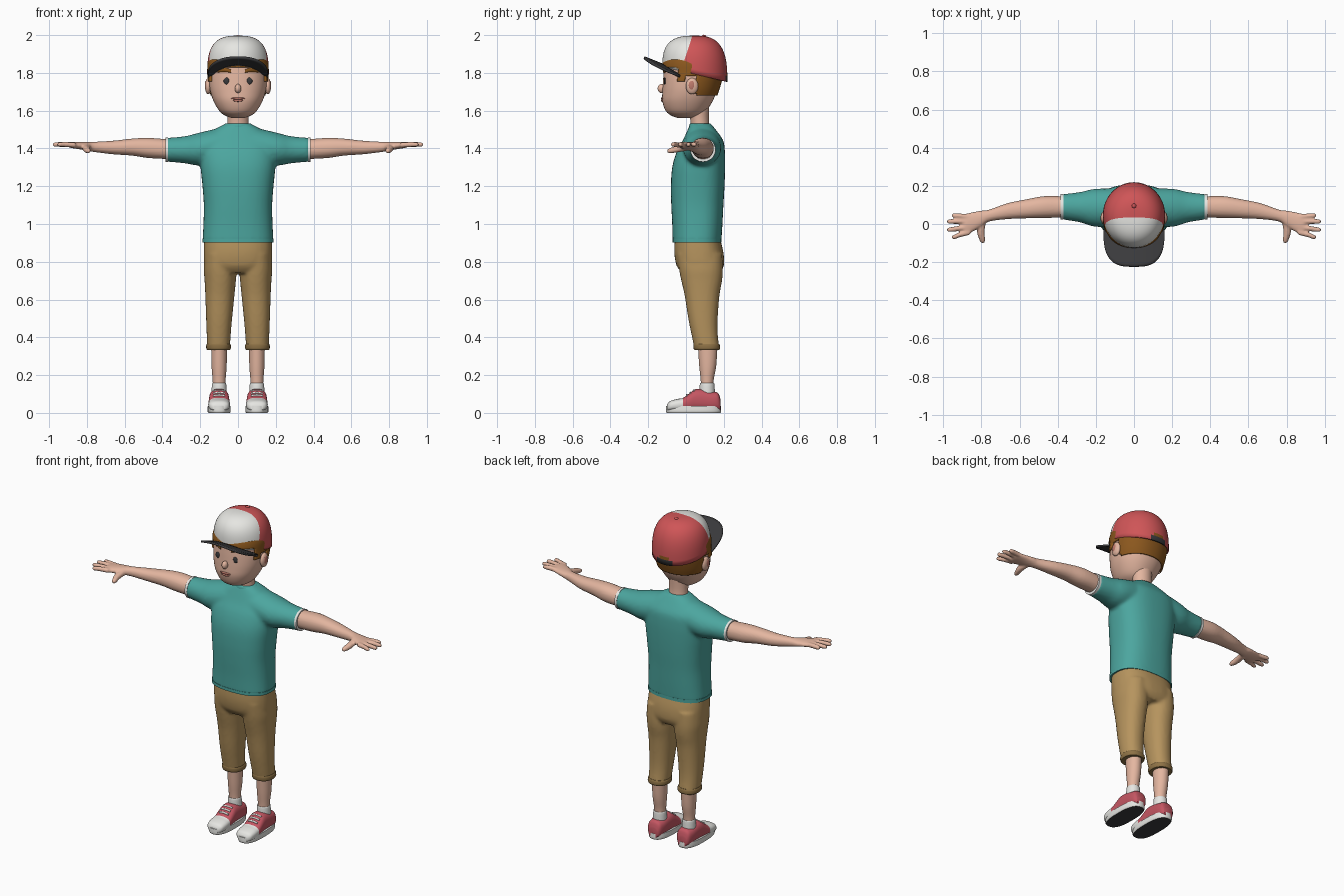
import bpy, bmesh, math
from mathutils import Vector
from mathutils.bvhtree import BVHTree

cube = bpy.data.objects.get("Cube")
if cube:
    bpy.data.objects.remove(cube)


def material(name, *rgb):
    lin = [((c / 255 + 0.055) / 1.055) ** 2.4 for c in rgb] + [1]
    m = bpy.data.materials.new(name)
    m.use_nodes = True
    m.diffuse_color = lin
    m.node_tree.nodes["Principled BSDF"].inputs["Base Color"].default_value = lin
    return m


SKIN = material("skin", 228, 182, 160)
TEAL = material("teal cloth", 76, 166, 159)
KHAKI = material("khaki cloth", 182, 148, 94)
CUFF = material("dark khaki", 142, 114, 70)
RED = material("cap red", 207, 85, 87)
SHOE = material("shoe red", 196, 86, 98)
WHITE = material("white", 230, 230, 226)
DARK = material("charcoal", 58, 58, 60)
HAIR = material("hair brown", 140, 88, 30)
LIP = material("lip pink", 190, 122, 108)


def spow(v, e):
    return math.copysign(abs(v) ** e, v)


def smooth_rings(rings, k):
    """Catmull-Rom interpolation of ring parameters."""
    r = [Vector(q) for q in rings]
    out = []
    for i in range(len(r) - 1):
        p0, p1, p2, p3 = r[max(i - 1, 0)], r[i], r[i + 1], r[min(i + 2, len(r) - 1)]
        for j in range(k):
            t = j / k
            out.append(p1 + (p2 - p0) * (t / 2) + (p0 * 2 - p1 * 5 + p2 * 4 - p3) * (t * t / 2)
                       + (p1 * 3 - p0 - p2 * 3 + p3) * (t ** 3 / 2))
    return out + [r[-1]]


def loft(bm, axis, rings, p=2.0, n=32, k=4):
    """Rings are (position on axis, centre a, centre b, radius a, radius b)."""
    loops = []
    for t, ca, cb, ra, rb in smooth_rings(rings, k):
        loop = []
        for i in range(n):
            a = math.tau * i / n
            co = [ca + ra * spow(math.cos(a), 2 / p), cb + rb * spow(math.sin(a), 2 / p)]
            co.insert("xyz".index(axis), t)
            loop.append(bm.verts.new(co))
        loops.append(loop)
    for lo, hi in zip(loops, loops[1:]):
        for i in range(n):
            j = (i + 1) % n
            bm.faces.new((lo[i], lo[j], hi[j], hi[i]))
    bm.faces.new(loops[0])
    bm.faces.new(loops[-1])


def finish(name, bm, mats, rule=None, mirror=False, voxel=0, smooth=0, thick=0):
    bmesh.ops.recalc_face_normals(bm, faces=bm.faces)
    for f in bm.faces:
        f.smooth = True
        if rule:
            f.material_index = rule(f.calc_center_median(), f.normal)
    for e in bm.edges:
        if len(e.link_faces) == 2 and e.calc_face_angle() > 0.8:
            e.smooth = False
    me = bpy.data.meshes.new(name)
    bm.to_mesh(me)
    bm.free()
    for m in mats:
        me.materials.append(m)
    ob = bpy.data.objects.new(name, me)
    bpy.context.collection.objects.link(ob)
    if voxel:
        mod = ob.modifiers.new("fuse", "REMESH")
        mod.mode, mod.voxel_size, mod.use_smooth_shade = "VOXEL", voxel, True
        mod = ob.modifiers.new("relax", "SMOOTH")
        mod.factor, mod.iterations = 0.5, smooth
    if thick:
        ob.modifiers.new("thickness", "SOLIDIFY").thickness = thick
    if mirror:
        ob.modifiers.new("mirror", "MIRROR")
    return ob


def lofted(name, mat, axis, rings, p=2.0, n=32, k=4, **kw):
    bm = bmesh.new()
    loft(bm, axis, rings, p, n, k)
    return finish(name, bm, mat if isinstance(mat, list) else [mat], **kw)


def ball(name, mat, loc, size, mirror=False):
    bm = bmesh.new()
    bmesh.ops.create_uvsphere(bm, u_segments=24, v_segments=14, radius=1)
    for v in bm.verts:
        v.co = Vector(v.co[i] * size[i] + loc[i] for i in range(3))
    return finish(name, bm, [mat], mirror=mirror)


# Shirt: torso fused with both sleeves
bm = bmesh.new()
loft(bm, "z", [(.905, 0, .058, .188, .129), (1, 0, .06, .183, .133), (1.1, 0, .06, .181, .138),
               (1.2, 0, .062, .188, .142), (1.3, 0, .067, .198, .14), (1.38, 0, .078, .2, .128),
               (1.44, 0, .09, .19, .108), (1.49, 0, .085, .14, .08), (1.53, 0, .078, .07, .055)], 2.5, 48)
for s in (1, -1):
    loft(bm, "x", [(.05 * s, .085, 1.42, .1, .1), (.2 * s, .085, 1.397, .1, .088),
                   (.28 * s, .088, 1.393, .08, .072), (.378 * s, .09, 1.393, .066, .063)])
finish("shirt", bm, [TEAL], voxel=.011, smooth=4)
lofted("shirt_hem", TEAL, "z", [(.903, 0, .058, .189, .13), (.922, 0, .058, .189, .13)], 2.5, 48)
lofted("shirt_collar", TEAL, "z", [(1.505, 0, .076, .086, .062), (1.525, 0, .076, .075, .058),
                                   (1.532, 0, .076, .066, .052)])
lofted("sleeve_trim", WHITE, "x", [(.37, .09, 1.393, .067, .064), (.385, .09, 1.393, .067, .064)], mirror=True)

# Arm and hand
bm = bmesh.new()
loft(bm, "x", [(.33, .09, 1.395, .05, .054), (.4, .09, 1.398, .056, .053), (.48, .088, 1.403, .057, .053),
               (.56, .08, 1.407, .05, .045), (.66, .068, 1.405, .042, .036), (.76, .044, 1.408, .031, .027),
               (.8, .028, 1.411, .042, .023), (.84, .013, 1.415, .05, .019), (.88, -.001, 1.418, .055, .016),
               (.897, -.002, 1.418, .05, .012)], 2.2)
for y0, y1, tip in ((-.043, -.068, .955), (-.014, -.03, .98), (.014, .013, .98), (.038, .044, .955)):
    loft(bm, "x", [(.86, y0, 1.418, .014, .014), (.91, (y0 + y1) / 2, 1.421, .0135, .0135),
                   (tip - .012, y1, 1.421, .012, .012), (tip, y1, 1.42, .006, .006)], n=16)
loft(bm, "y", [(.02, .795, 1.408, .02, .018), (-.04, .803, 1.398, .02, .018),
               (-.085, .795, 1.388, .015, .014), (-.1, .793, 1.386, .007, .007)], n=16)
finish("arm_and_hand", bm, [SKIN], voxel=.006, smooth=2, mirror=True)

# Trousers: hips fused with both legs
bm = bmesh.new()
loft(bm, "z", [(.74, 0, .08, .155, .1), (.78, 0, .075, .178, .125), (.85, 0, .068, .181, .13),
               (.93, 0, .06, .178, .118)], 2.5, 48)
for s in (1, -1):
    loft(bm, "z", [(.345, .103 * s, .11, .06, .066), (.42, .102 * s, .098, .064, .07),
                   (.5, .1 * s, .09, .069, .078), (.62, .096 * s, .085, .077, .092),
                   (.7, .094 * s, .083, .083, .108), (.76, .094 * s, .079, .087, .116),
                   (.84, .092 * s, .072, .085, .12)], 2.2)
finish("trousers", bm, [KHAKI], voxel=.01, smooth=3)
lofted("trouser_cuff", CUFF, "z", [(.334, .103, .11, .061, .066), (.342, .103, .11, .065, .07),
                                   (.358, .103, .109, .065, .07), (.366, .103, .108, .061, .067)], 2.2, mirror=True)

# Lower legs, socks and shoes
lofted("lower_leg", SKIN, "z", [(.1, .1, .112, .033, .032), (.17, .1, .112, .034, .034),
                                (.25, .1, .115, .04, .045), (.36, .1, .115, .042, .052)], mirror=True)
lofted("sock", WHITE, "z", [(.08, .1, .112, .041, .042), (.15, .1, .112, .038, .039),
                            (.156, .1, .112, .034, .035)], mirror=True)
lofted("shoe_sole", [WHITE, DARK], "z", [(0, .1, .04, .057, .142), (.01, .1, .04, .061, .146),
                                         (.036, .1, .04, .06, .145)], 2.6, 40, mirror=True,
       rule=lambda c, n: int(abs(n.z) > .9 and c.z < .004))
upper = [(-.1, .045, .032), (-.085, .062, .05), (-.05, .073, .057), (-.015, .08, .057), (.02, .105, .055),
         (.05, .125, .053), (.09, .125, .052), (.14, .113, .05), (.17, .105, .043), (.183, .07, .03)]
lofted("shoe_upper", [SHOE, WHITE], "y", [(y, .1, (top + .01) / 2, w, (top - .01) / 2) for y, top, w in upper],
       2.6, mirror=True, rule=lambda c, n: int(c.y < -.015))
for i in range(3):
    y, z = .004 + i * .019, .094 + i * .0125
    lofted("shoe_lace_%d" % (i + 1), WHITE, "x", [(.068, y, z - .004, .005, .006), (.1, y, z, .005, .006),
                                                  (.132, y, z - .004, .005, .006)], n=10, mirror=True)

# Neck and head
lofted("neck", SKIN, "z", [(1.48, 0, .078, .062, .052), (1.55, 0, .072, .056, .049), (1.63, 0, .065, .062, .058)])
skull = [(1.56, 0, 0, .03, .04), (1.575, 0, 0, .07, .08), (1.6, 0, 0, .1, .108), (1.65, 0, .008, .129, .133),
         (1.7, 0, .018, .146, .143), (1.75, 0, .027, .153, .149), (1.8, 0, .035, .153, .153),
         (1.86, 0, .04, .15, .15), (1.92, 0, .045, .125, .12), (1.955, 0, .045, .06, .06)]
head = lofted("head", SKIN, "z", skull, 2.15, 48, 5)
tree = BVHTree.FromPolygons([v.co for v in head.data.vertices], [p.vertices[:] for p in head.data.polygons])


def face_y(x, z):
    return tree.ray_cast(Vector((x, -1, z)), Vector((0, 1, 0)))[0].y


# Hair: thick shell trimmed to a hairline around the ears
def hairline(y):
    return 1.83 if y < -.045 else 1.755 if y < -.005 else 1.785 if y < .055 else 1.68


bm = bmesh.new()
loft(bm, "z", [(z, x, y, a + .009, b + .012) for z, x, y, a, b in skull], 2.15, 96, 10)
bald = [f for f in bm.faces if not hairline(f.calc_center_median().y) < f.calc_center_median().z < 1.87]
bmesh.ops.delete(bm, geom=bald, context="FACES")
finish("hair", bm, [HAIR], thick=.014)

# Facial features
ball("ear", SKIN, (.158, .032, 1.73), (.017, .033, .043), True)
ball("ear_hollow", LIP, (.17, .03, 1.733), (.006, .017, .025), True)
ball("nose", SKIN, (0, face_y(0, 1.715) - .004, 1.717), (.017, .022, .024))
ball("eye", DARK, (.06, face_y(.06, 1.757), 1.757), (.016, .006, .018), True)
ball("eye_glint", WHITE, (.065, face_y(.065, 1.764) - .005, 1.764), (.003, .002, .003), True)
ball("upper_lip", LIP, (0, face_y(0, 1.664), 1.665), (.037, .007, .006))
ball("lower_lip", LIP, (0, face_y(0, 1.655), 1.654), (.028, .008, .007))
lofted("eyebrow", HAIR, "x", [(x, face_y(x, 1.812), z, .009, h) for x, z, h in
                              ((.036, 1.809, .009), (.07, 1.816, .011), (.108, 1.81, .008))], 3, 12, mirror=True)


# Cap crown: two-tone dome with a strap opening behind
def rim(y):
    return 1.803 - .23 * y


bm = bmesh.new()
N, M = 96, 30
loops = []
for j in range(M):
    t = j / M * math.pi / 2
    r, h = math.cos(t) ** .7, math.sin(t) ** .7
    loop = []
    for i in range(N):
        a = math.tau * i / N
        y = .172 * math.sin(a)
        base = rim(.045 + y)
        loop.append(bm.verts.new((.163 * math.cos(a) * r, .047 + y * r, base + (1.997 - base) * h)))
    loops.append(loop)
for lo, hi in zip(loops, loops[1:]):
    for i in range(N):
        bm.faces.new((lo[i], lo[(i + 1) % N], hi[(i + 1) % N], hi[i]))
bm.faces.new(loops[-1])
seam, across = Vector((0, .035, 2)), Vector((0, 1, -.33))
bmesh.ops.bisect_plane(bm, geom=bm.verts[:] + bm.edges[:] + bm.faces[:], plane_co=seam, plane_no=across)


def cap_colour(c, n):
    rise = c.z - rim(c.y)
    if c.y > .1 and (c.x / .058) ** 2 + (rise / .05) ** 2 < 1:
        return 3 if rise < .018 else 2
    return int((c - seam).dot(across) < 0)


finish("cap_crown", bm, [RED, WHITE, HAIR, DARK], cap_colour, thick=.008)
ball("cap_button", RED, (0, .095, 1.994), (.012, .012, .008))

# Cap brim: curved sheet from the crown to a rounded front edge
bm = bmesh.new()
rows = []
for i in range(41):
    u = i / 40
    a, b = math.radians(26 + 128 * u), math.pi * u
    inner = Vector((.16 * math.cos(a), .045 - .168 * math.sin(a)))
    outer = Vector((.16 * spow(math.cos(b), .65), -.03 - .19 * math.sin(b) ** .65))
    row = []
    for j in range(7):
        q = inner.lerp(outer, j / 6)
        row.append(bm.verts.new((q.x, q.y, 1.812 - .4 * (q.y + .03) - .022 * (q.x / .15) ** 2)))
    rows.append(row)
for lo, hi in zip(rows, rows[1:]):
    for j in range(6):
        bm.faces.new((lo[j], lo[j + 1], hi[j + 1], hi[j]))
finish("cap_brim", bm, [DARK], thick=.012)
